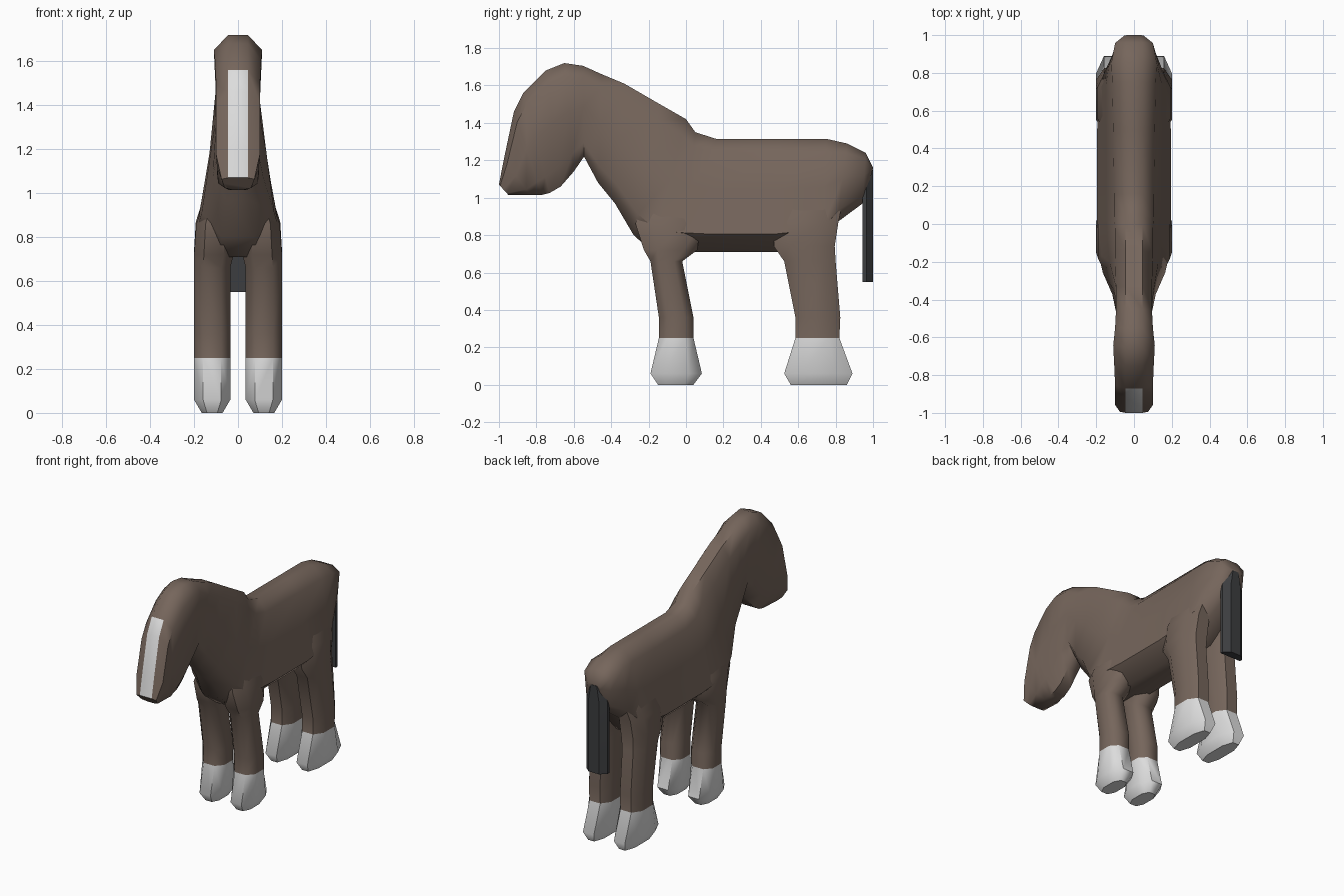
import bpy, bmesh, math

cube = bpy.data.objects.get("Cube")
if cube:
    bpy.data.objects.remove(cube, do_unlink=True)


def material(name, color):
    mat = bpy.data.materials.new(name)
    mat.use_nodes = True
    mat.diffuse_color = (*color, 1)
    bsdf = mat.node_tree.nodes["Principled BSDF"]
    bsdf.inputs["Base Color"].default_value = (*color, 1)
    bsdf.inputs["Roughness"].default_value = 0.8
    return mat


brown = material("brown coat", (0.18, 0.132, 0.106))
white = material("white markings", (0.72, 0.72, 0.72))
dark = material("dark tail hair", (0.045, 0.047, 0.05))


def loft(name, rings, mats, rule=None, angle=50):
    """Bridge matching closed rings and cap both ends."""
    bm = bmesh.new()
    loops = [[bm.verts.new(p) for p in ring] for ring in rings]
    n = len(loops[0])
    for a, b in zip(loops, loops[1:]):
        for i in range(n):
            j = (i + 1) % n
            bm.faces.new((a[i], a[j], b[j], b[i]))
    bm.faces.new(loops[0])
    bm.faces.new(loops[-1])
    bmesh.ops.recalc_face_normals(bm, faces=bm.faces)
    for f in bm.faces:
        f.smooth = True
        if rule and rule(f):
            f.material_index = 1
    mesh = bpy.data.meshes.new(name)
    bm.to_mesh(mesh)
    bm.free()
    for m in mats:
        mesh.materials.append(m)
    mesh.set_sharp_from_angle(angle=math.radians(angle))
    obj = bpy.data.objects.new(name, mesh)
    bpy.context.collection.objects.link(obj)
    return obj


# Body: each station is top y, top z, bottom y, bottom z, upper and lower half width
stations = [
    (1.00, 1.16, 0.985, 1.10, 0.05, 0.05),
    (0.96, 1.24, 0.945, 0.97, 0.10, 0.09),
    (0.86, 1.29, 0.81, 0.87, 0.12, 0.15),
    (0.75, 1.315, 0.72, 0.74, 0.115, 0.19),
    (0.50, 1.315, 0.48, 0.71, 0.11, 0.195),
    (0.16, 1.315, 0.10, 0.71, 0.105, 0.195),
    (0.05, 1.35, -0.02, 0.71, 0.105, 0.195),
    (0.00, 1.42, -0.18, 0.71, 0.10, 0.19),
    (-0.14, 1.50, -0.28, 0.80, 0.10, 0.165),
    (-0.33, 1.61, -0.38, 0.97, 0.095, 0.115),
    (-0.45, 1.66, -0.47, 1.08, 0.095, 0.095),
    (-0.55, 1.705, -0.545, 1.22, 0.10, 0.09),
    (-0.65, 1.72, -0.60, 1.14, 0.11, 0.09),
    (-0.75, 1.68, -0.67, 1.06, 0.105, 0.09),
    (-0.87, 1.56, -0.73, 1.025, 0.10, 0.095),
    (-0.92, 1.46, -0.77, 1.015, 0.10, 0.095),
    (-0.975, 1.20, -0.83, 1.015, 0.10, 0.09),
    (-1.00, 1.07, -0.95, 1.015, 0.075, 0.06),
]


def body_ring(ty, tz, by, bz, wt, wb):
    ridge = min(0.045, wt * 0.6)
    half = [(0, ridge), (0.12, wt), (0.45, wt * 0.55 + wb * 0.45),
            (0.84, wb), (1, wb * 0.45)]
    side = [(x, ty + (by - ty) * t, tz + (bz - tz) * t) for t, x in half]
    return side + [(-x, y, z) for x, y, z in reversed(side)]


def is_blaze(f):
    c = f.calc_center_median()
    return c.y < -0.88 and abs(c.x) < 0.01 and 1.07 < c.z < 1.56 and f.normal.y < -0.5


loft("body", [body_ring(*s) for s in stations], [brown, white], is_blaze)


# Legs: z, front y, back y, inner x, outer x, with white hooves at the bottom
def leg_ring(z, y0, y1, x0, x1):
    cx, cy, rx, ry = (x0 + x1) / 2, (y0 + y1) / 2, (x1 - x0) / 2, (y1 - y0) / 2
    k = 0.5
    corners = [(1, -k), (1, k), (k, 1), (-k, 1), (-1, k), (-1, -k), (-k, -1), (k, -1)]
    return [(cx + rx * u, cy + ry * v, z) for u, v in corners]


front_leg = [
    (0, -0.15, 0.04, 0.07, 0.165), (0.06, -0.19, 0.085, 0.035, 0.2),
    (0.25, -0.145, 0.04, 0.035, 0.2), (0.36, -0.145, 0.04, 0.035, 0.2),
    (0.66, -0.19, -0.02, 0.035, 0.2), (0.72, -0.225, 0.06, 0.02, 0.2),
    (0.86, -0.27, 0.08, 0.02, 0.19), (1.0, -0.24, 0.06, 0.02, 0.14),
]
hind_leg = [
    (0, 0.56, 0.86, 0.07, 0.165), (0.06, 0.525, 0.89, 0.035, 0.2),
    (0.25, 0.585, 0.82, 0.035, 0.2), (0.36, 0.585, 0.825, 0.035, 0.2),
    (0.66, 0.525, 0.80, 0.035, 0.2), (0.74, 0.47, 0.795, 0.02, 0.2),
    (0.87, 0.47, 0.815, 0.02, 0.192), (1.03, 0.50, 0.85, 0.02, 0.14),
]


def is_hoof(f):
    return f.calc_center_median().z < 0.25


for name, rings in (("front", front_leg), ("hind", hind_leg)):
    for side, s in (("left", 1), ("right", -1)):
        pts = [[(s * x, y, z) for x, y, z in leg_ring(*r)] for r in rings]
        loft(f"{side}_{name}_leg", pts, [brown, white], is_hoof)


# Tail: flat strip with bevelled back edges, narrowing into the rump
def tail_ring(z, w, y_front=0.945):
    return [(-w, y_front, z), (w, y_front, z), (w, 0.965, z),
            (w / 2, 1.0, z), (-w / 2, 1.0, z), (-w, 0.965, z)]


loft("tail", [tail_ring(0.55, 0.08), tail_ring(1.04, 0.08), tail_ring(1.15, 0.045)],
     [dark], angle=35)
